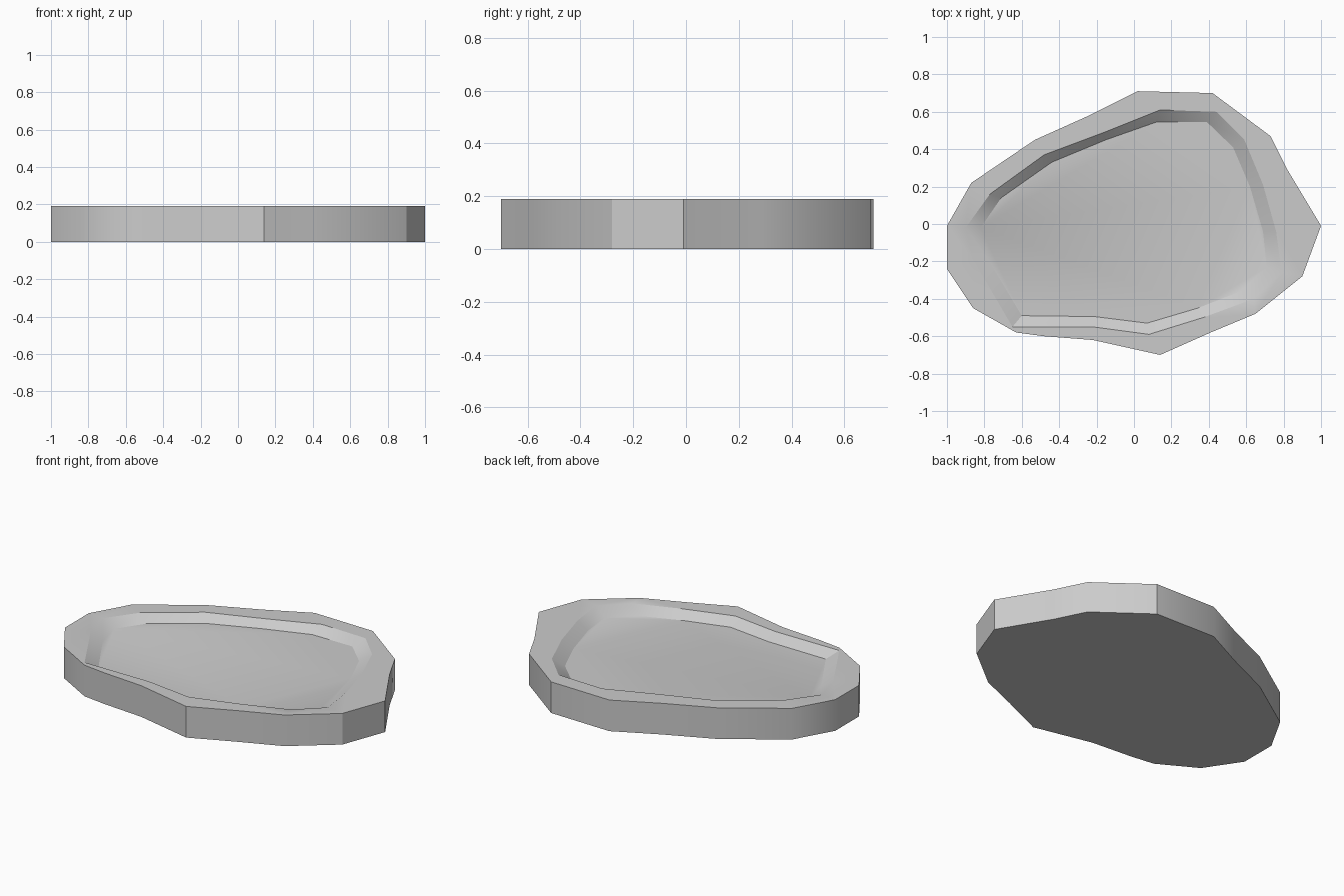
import bpy, bmesh, math

if "Cube" in bpy.data.objects:
    bpy.data.objects.remove(bpy.data.objects["Cube"])

HEIGHT, FLOOR = 0.19, 0.147

# outlines, counter-clockwise seen from above
outer = [(1, -.01), (.82, .29), (.73, .47), (.42, .70), (.02, .71), (-.24, .58),
         (-.53, .45), (-.87, .22), (-1, -.01), (-1, -.24), (-.86, -.45), (-.63, -.58),
         (-.48, -.60), (-.22, -.62), (.14, -.70), (.41, -.58), (.65, -.48), (.90, -.28)]
rim = [(.44, .60), (.14, .61), (-.16, .49), (-.48, .37), (-.77, .16), (-.90, -.02),
       (-.86, -.19), (-.65, -.55), (-.22, -.55), (.08, -.59), (.37, -.50), (.64, -.40),
       (.79, -.26), (.76, -.04), (.69, .21), (.59, .45)]
basin = [(.39, .545), (.12, .545), (-.15, .45), (-.44, .33), (-.71, .14), (-.82, -.02),
         (-.78, -.19), (-.60, -.49), (-.21, -.495), (.07, -.53), (.34, -.45), (.57, -.36),
         (.71, -.23), (.69, -.04), (.62, .20), (.53, .41)]

bm = bmesh.new()


def ring(points, z):
    return [bm.verts.new((x, y, z)) for x, y in points]


def wall(a, b):
    n = len(a)
    for i in range(n):
        j = (i + 1) % n
        bm.faces.new((a[i], a[j], b[j], b[i]))


def loop_edges(a):
    return [bm.edges.get((a[i - 1], a[i])) for i in range(len(a))]


# outer wall and underside
base = ring(outer, 0)
top = ring(outer, HEIGHT)
wall(base, top)
bm.faces.new(base[::-1])

# sloped inner wall and basin floor
lip = ring(rim, HEIGHT)
floor = ring(basin, FLOOR)
wall(lip, floor)
bm.faces.new(floor)

# flat rim between the outer edge and the lip
bmesh.ops.triangle_fill(bm, use_beauty=True, edges=loop_edges(top) + loop_edges(lip),
                        normal=(0, 0, 1))
bmesh.ops.recalc_face_normals(bm, faces=bm.faces)

mesh = bpy.data.meshes.new("stone_basin")
bm.to_mesh(mesh)
bm.free()
obj = bpy.data.objects.new("stone_basin", mesh)
bpy.context.collection.objects.link(obj)
bpy.context.view_layer.objects.active = obj
obj.select_set(True)
bpy.ops.object.shade_smooth_by_angle(angle=math.radians(30))
